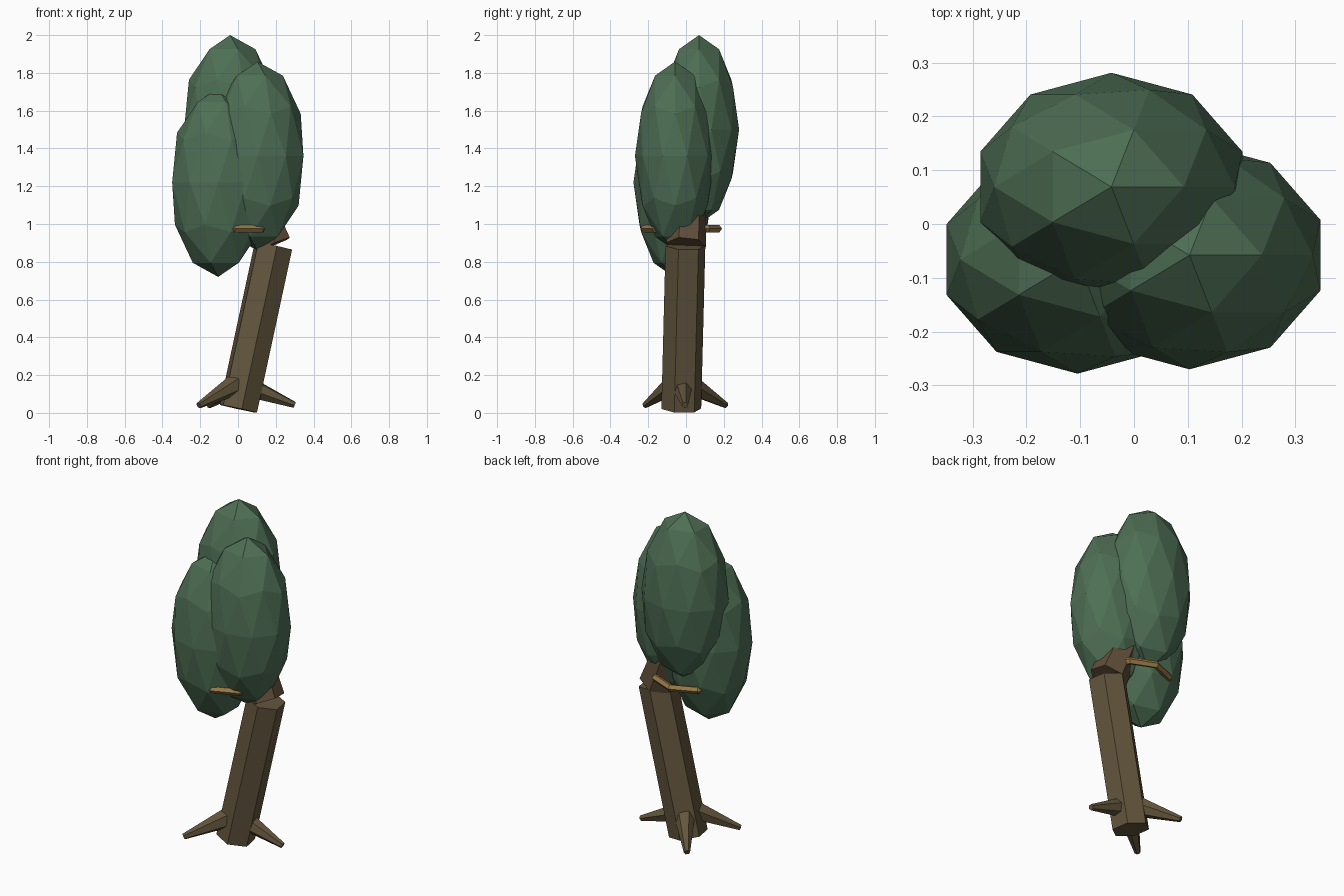
import bpy, bmesh, math
from mathutils import Vector, Matrix

if "Cube" in bpy.data.objects:
    bpy.data.objects.remove(bpy.data.objects["Cube"])


def material(name, rgb):
    m = bpy.data.materials.new(name)
    m.diffuse_color = (*rgb, 1)
    m.use_nodes = True
    m.node_tree.nodes["Principled BSDF"].inputs["Base Color"].default_value = m.diffuse_color
    return m


leaf = material("leaf green", (0.075, 0.155, 0.088))
bark = material("bark brown", (0.125, 0.092, 0.046))
bark_red = material("upper bark brown", (0.118, 0.076, 0.042))
ochre = material("ochre", (0.32, 0.20, 0.065))


def finish(bm, name, mat):
    bmesh.ops.recalc_face_normals(bm, faces=bm.faces)
    me = bpy.data.meshes.new(name)
    bm.to_mesh(me)
    bm.free()
    me.materials.append(mat)
    ob = bpy.data.objects.new(name, me)
    bpy.context.collection.objects.link(ob)
    return ob


def prism(name, a, b, r1, r2, mat, spin=0, sides=6):
    """Tapered prism from point a to point b; spin 0 puts a corner on +y."""
    a, b = Vector(a), Vector(b)
    d = b - a
    rot = Vector((0, 0, 1)).rotation_difference(d).to_matrix()
    bm = bmesh.new()
    rings = []
    for p, r in ((a, r1), (b, r2)):
        ring = []
        for i in range(sides):
            t = math.radians(90 + spin) + math.tau * i / sides
            ring.append(bm.verts.new(p + rot @ Vector((r * math.cos(t), r * math.sin(t), 0))))
        rings.append(ring)
        bm.faces.new(ring)
    for i in range(sides):
        j = (i + 1) % sides
        bm.faces.new((rings[0][i], rings[0][j], rings[1][j], rings[1][i]))
    return finish(bm, name, mat)


# Foliage: three tall faceted balls
for name, c in (("foliage_back", (-0.042, 0.069, 1.5)),
                ("foliage_right", (0.103, -0.058, 1.36)),
                ("foliage_left", (-0.105, -0.066, 1.22))):
    bm = bmesh.new()
    bmesh.ops.create_icosphere(bm, subdivisions=2, radius=1,
                               matrix=Matrix.Translation(c) @ Matrix.Diagonal((0.256, 0.212, 0.5, 1)))
    finish(bm, name, leaf)

# Leaning trunk and the upper piece bending back into the foliage
prism("trunk", (0.002, -0.025, 0.022), (0.188, -0.003, 0.885), 0.107, 0.107, bark, spin=10)
prism("upper_trunk", (0.183, 0.0, 0.89), (0.05, 0.02, 1.22), 0.106, 0.09, bark_red, spin=8)

# Three roots
for name, a, tip in (("root_right", (0.05, -0.02, 0.14), (0.30, -0.005, 0.042)),
                     ("root_front_left", (-0.015, -0.065, 0.15), (-0.208, -0.217, 0.04)),
                     ("root_back_left", (-0.005, 0.02, 0.15), (-0.155, 0.212, 0.04))):
    prism(name, a, tip, 0.058, 0.017, bark, spin=15)

# Ring around the crown base, mostly hidden by the foliage and trunk
bm = bmesh.new()
major, minor, n, k = 0.195, 0.021, 8, 5
grid = []
for i in range(n):
    t = math.tau * i / n
    row = []
    for j in range(k):
        s = math.tau * j / k
        r = major + minor * math.cos(s)
        row.append(bm.verts.new((-0.015 + r * math.cos(t), -0.025 + r * math.sin(t),
                                 0.975 + minor * math.sin(s))))
    grid.append(row)
for i in range(n):
    for j in range(k):
        i2, j2 = (i + 1) % n, (j + 1) % k
        bm.faces.new((grid[i][j], grid[i2][j], grid[i2][j2], grid[i][j2]))
finish(bm, "crown_ring", ochre)
